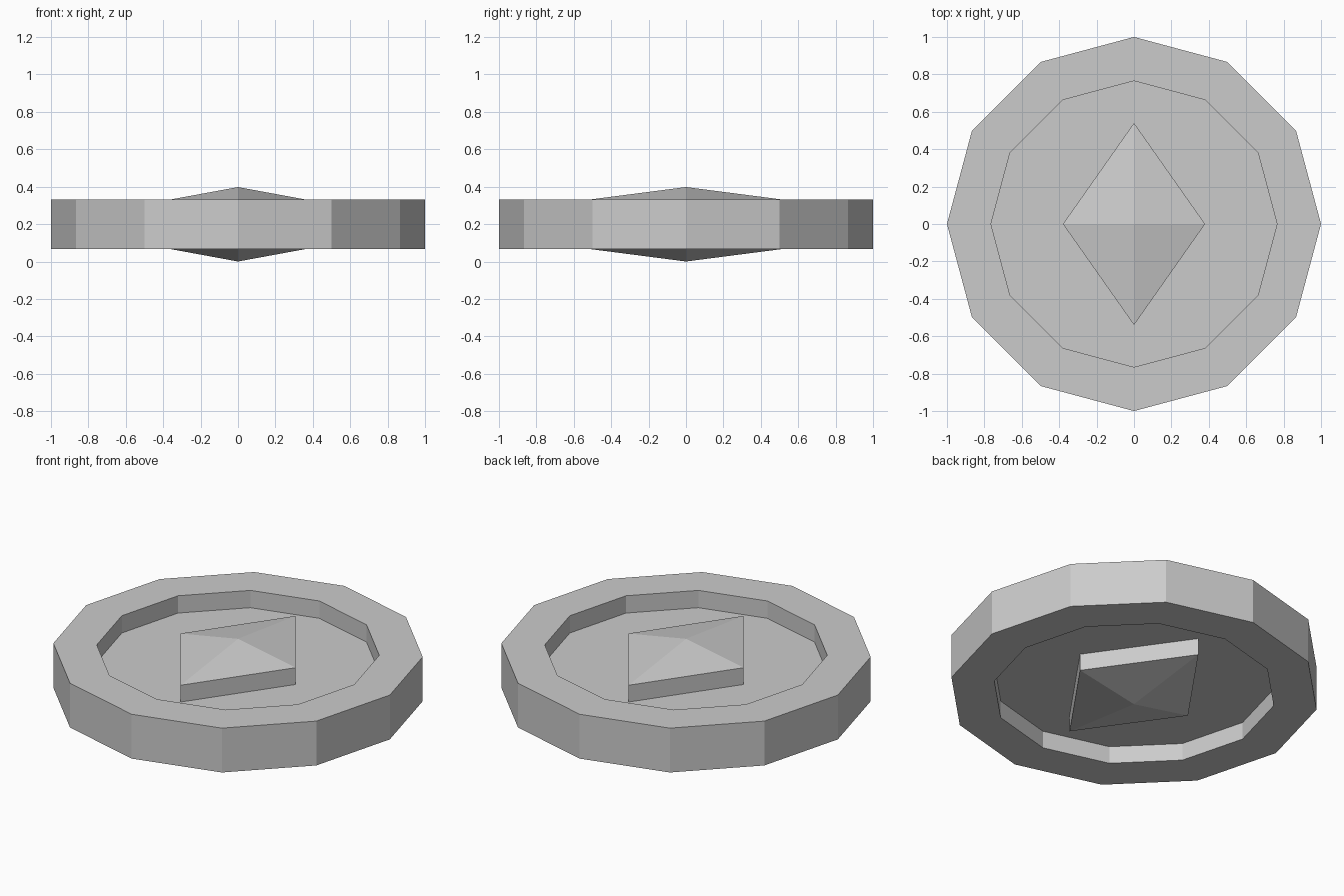
import bpy, bmesh
from math import sin, cos, radians

if "Cube" in bpy.data.objects:
    bpy.data.objects.remove(bpy.data.objects["Cube"])

MID = 0.199                      # mid-plane height
SIDES = 12
RIM, FLOOR, SHOULDER, APEX = 0.132, 0.029, 0.129, 0.199   # heights from mid-plane

bm = bmesh.new()


def ring(rx, ry, z, n):
    return [bm.verts.new((rx * cos(radians(360 * i / n)),
                          ry * sin(radians(360 * i / n)), MID + z)) for i in range(n)]


def bridge(a, b):
    n = len(a)
    for i in range(n):
        j = (i + 1) % n
        bm.faces.new((a[i], a[j], b[j], b[i]))


def coin_side(s):
    """One side of the coin: rim, recess and raised faceted gem."""
    outer = ring(1, 1, s * RIM, SIDES)
    lip = ring(0.765, 0.765, s * RIM, SIDES)
    floor = ring(0.765, 0.765, s * FLOOR, SIDES)
    gem_base = ring(0.38, 0.54, s * FLOOR, 4)
    gem_top = ring(0.38, 0.54, s * SHOULDER, 4)
    apex = bm.verts.new((0, 0, MID + s * APEX))
    bridge(outer, lip)
    bridge(lip, floor)
    bridge(gem_base, gem_top)
    step = SIDES // 4
    for q in range(4):
        r = (q + 1) % 4
        # recess floor quarter and gem facet
        arc = [floor[(q * step + k) % SIDES] for k in range(step + 1)]
        bm.faces.new(arc + [gem_base[r], gem_base[q]])
        bm.faces.new((gem_top[q], gem_top[r], apex))
    return outer


# both sides joined by the outer edge wall
bridge(coin_side(-1), coin_side(1))
bmesh.ops.recalc_face_normals(bm, faces=bm.faces)

mesh = bpy.data.meshes.new("gem_coin")
bm.to_mesh(mesh)
bm.free()
bpy.context.collection.objects.link(bpy.data.objects.new("gem_coin", mesh))
